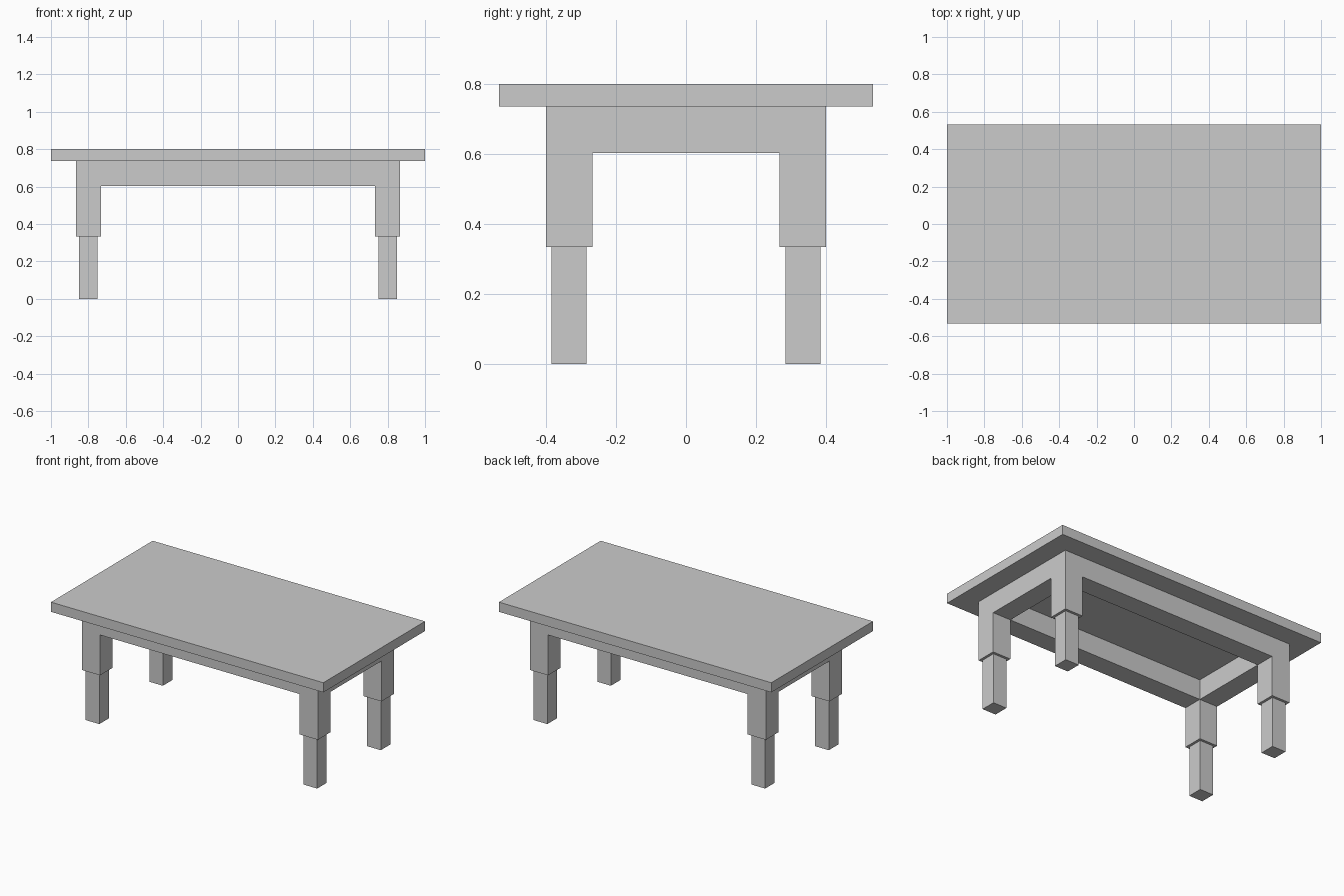
import bpy

if "Cube" in bpy.data.objects:
    bpy.data.objects.remove(bpy.data.objects["Cube"])


def box(name, x0, x1, y0, y1, z0, z1):
    bpy.ops.mesh.primitive_cube_add(size=1, location=((x0 + x1) / 2, (y0 + y1) / 2, (z0 + z1) / 2))
    ob = bpy.context.object
    ob.name = name
    ob.scale = (x1 - x0, y1 - y0, z1 - z0)
    bpy.ops.object.transform_apply(location=True, rotation=False, scale=True)
    return ob


def mirrored(ob, x, y):
    mod = ob.modifiers.new("mirror", 'MIRROR')
    mod.use_axis = (x, y, False)
    return ob


OX, OY = 0.8667, 0.40      # outer edge of the frame
IX, IY = 0.7333, 0.2667    # inner edge of the frame
TOP, APRON, STEP = 0.7358, 0.6025, 0.3345

# Table top
box("table_top", -1, 1, -0.5333, 0.5333, TOP, 0.8)

# Aprons, flush with the legs inside and out
mirrored(box("long_aprons", -IX, IX, IY, OY, APRON, TOP), False, True)
mirrored(box("short_aprons", IX, OX, -IY, IY, APRON, TOP), True, False)

# Four legs: thick upper block and slimmer foot
mirrored(box("upper_legs", IX, OX, IY, OY, STEP, TOP), True, True)
mirrored(box("lower_legs", 0.75, 0.85, 0.2833, 0.3833, 0, STEP), True, True)
